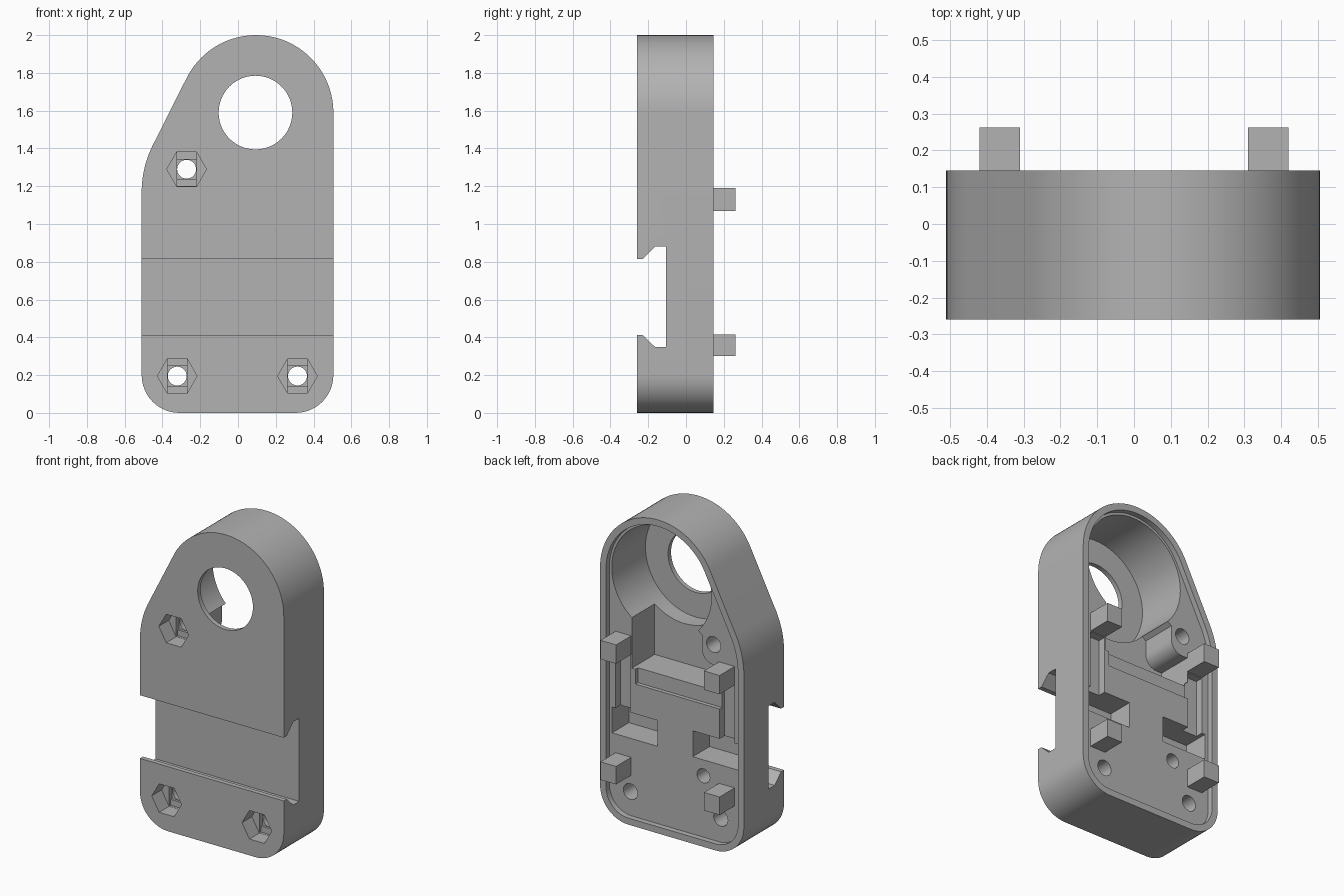
import bpy, bmesh
from math import cos, sin, radians

cube = bpy.data.objects.get("Cube")
if cube:
    bpy.data.objects.remove(cube, do_unlink=True)

grey = bpy.data.materials.new("plain grey")
grey.use_nodes = True
grey.diffuse_color = (0.45, 0.45, 0.45, 1)
grey.node_tree.nodes["Principled BSDF"].inputs["Base Color"].default_value = (0.45, 0.45, 0.45, 1)

FRONT, BACK, FLOOR, TOP = -0.26, 0.145, 0.11, 0.3   # depths along y


def arc(cx, cz, r, a0, a1, n):
    angles = [radians(a0 + (a1 - a0) * i / n) for i in range(n + 1)]
    return [(cx + r * cos(a), cz + r * sin(a)) for a in angles]


def circle(cx, cz, r, n=48):
    return arc(cx, cz, r, 0, 360, n)[:-1]


def rect(x0, x1, z0, z1):
    return [(x0, z0), (x1, z0), (x1, z1), (x0, z1)]


def outline(inset):
    # teardrop plate: rounded base, big round top, slanted shoulder
    return (arc(-0.31, 0.2, 0.2 - inset, 180, 270, 12)
            + arc(0.305, 0.2, 0.2 - inset, 270, 360, 12)
            + arc(0.095, 1.59, 0.41 - inset, 0, 154.1, 40)
            + arc(0.04, 1.17, 0.55 - inset, 154.1, 180, 10))


def extrude(name, points, vec):
    bm = bmesh.new()
    face = bm.faces.new([bm.verts.new(p) for p in points])
    out = bmesh.ops.extrude_face_region(bm, geom=[face])
    moved = [v for v in out["geom"] if isinstance(v, bmesh.types.BMVert)]
    bmesh.ops.translate(bm, verts=moved, vec=vec)
    bmesh.ops.recalc_face_normals(bm, faces=bm.faces)
    mesh = bpy.data.meshes.new(name)
    bm.to_mesh(mesh)
    bm.free()
    mesh.materials.append(grey)
    obj = bpy.data.objects.new(name, mesh)
    bpy.context.collection.objects.link(obj)
    return obj


def prism(name, outline_xz, y0, y1):
    return extrude(name, [(x, y0, z) for x, z in outline_xz], (0, y1 - y0, 0))


body = prism("housing", outline(0), FRONT, BACK)


def cut(cutter):
    cutter.hide_render = True
    mod = body.modifiers.new("cut", "BOOLEAN")
    mod.operation = "DIFFERENCE"
    mod.solver = "EXACT"
    mod.object = cutter
    bpy.context.view_layer.objects.active = body
    bpy.ops.object.modifier_apply(modifier=mod.name)
    bpy.data.objects.remove(cutter, do_unlink=True)


def pocket(points, y0, y1=TOP):
    cut(prism("cutter", points, y0, y1))


# shallow back recess inside the rim, round bore and through hole
pocket(outline(0.042), FLOOR)
pocket(circle(0.095, 1.59, 0.352, 96), -0.23)
pocket(circle(0.0925, 1.59, 0.195, 64), -0.4)

# deep pocket below the bore, leaving a rounded boss at the upper screw
pocket([(-0.31, 0.985), (0.305, 0.985), (0.305, 1.36), (-0.15, 1.36), (-0.19, 1.33)]
       + arc(-0.27, 1.24, 0.08, 0, -90, 10) + [(-0.31, 1.16)], -0.12)

# stepped panel under the deep pocket
pocket(rect(-0.325, 0.28, 0.89, 1.0), 0.085)

# paired slots on the back
for side in (-1, 1):
    pocket(rect(*sorted((0.125 * side, 0.445 * side)), 0.535, 0.70), -0.06)
    pocket(rect(*sorted((0.315 * side, 0.42 * side)), 0.69, 1.065), 0.06)

# dovetail groove across the front
groove = [(-0.4, 0.412), (-0.23, 0.412), (-0.165, 0.35), (-0.105, 0.35),
          (-0.105, 0.88), (-0.165, 0.88), (-0.23, 0.815), (-0.4, 0.815)]
cut(extrude("cutter", [(-1, y, z) for y, z in groove], (2, 0, 0)))

# hexagonal nut traps stepping down to screw holes
for x, z in ((-0.272, 1.29), (-0.322, 0.195), (0.315, 0.195)):
    pocket(circle(x, z, 0.105, 6), -0.4, -0.16)
    pocket(rect(x - 0.052, x + 0.052, z - 0.09, z + 0.09), -0.3, -0.145)
    pocket(rect(x - 0.052, x + 0.052, z - 0.052, z + 0.052), -0.2, -0.13)
    pocket(circle(x, z, 0.05, 32), -0.4)

# blind screw hole
pocket(circle(-0.2, 0.433, 0.045, 32), -0.05)

# locating posts on the back
for side, label in ((-1, "right"), (1, "left")):
    for z0, z1, level in ((0.30, 0.415, "lower"), (1.07, 1.19, "upper")):
        prism(f"{level}_{label}_post", rect(*sorted((0.31 * side, 0.42 * side)), z0, z1), 0.10, 0.262)

# smooth the rounded walls, keep the edges crisp
bpy.ops.object.select_all(action="DESELECT")
body.select_set(True)
bpy.context.view_layer.objects.active = body
bpy.ops.object.shade_smooth_by_angle(angle=radians(30))
